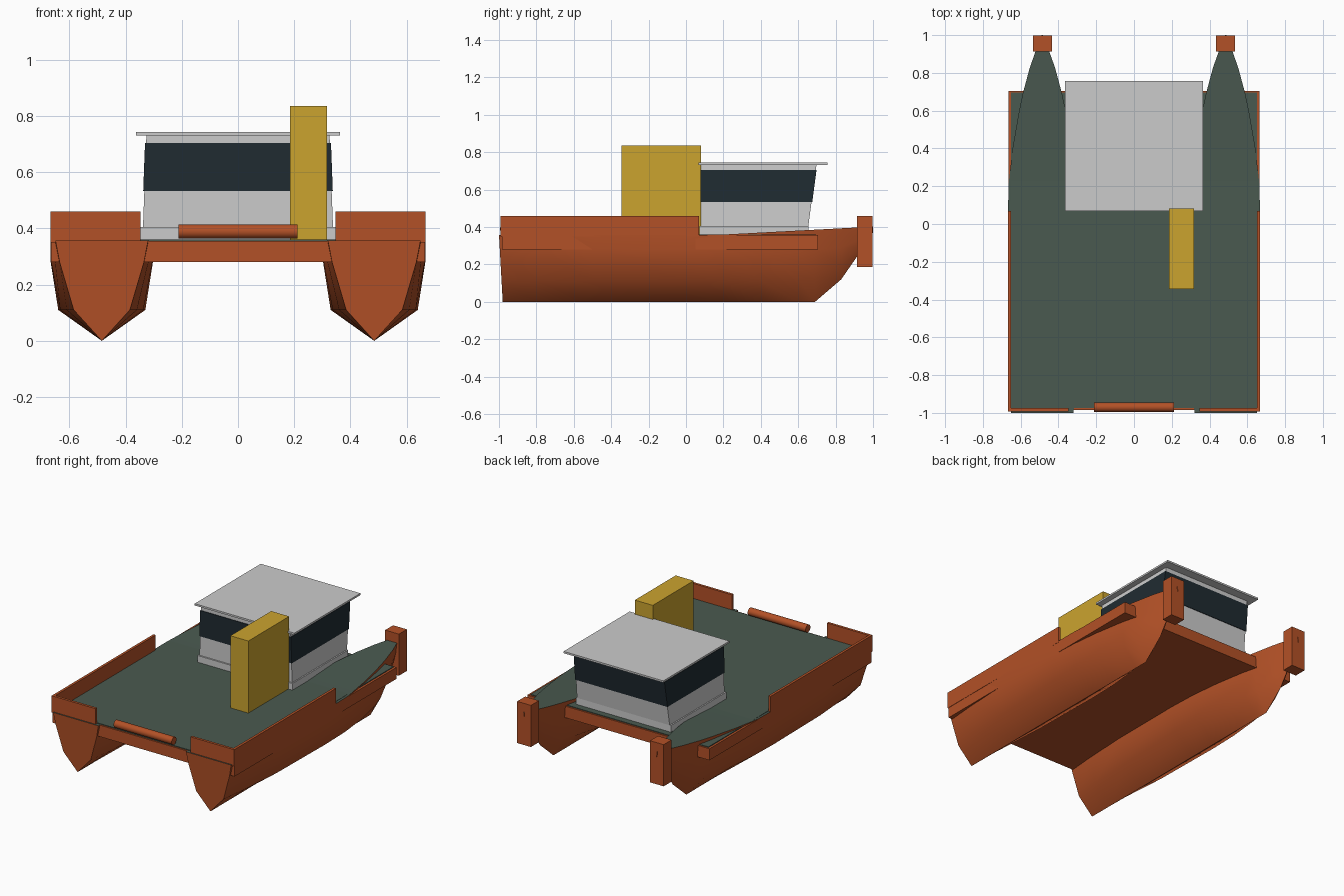
import bpy, bmesh, math
from mathutils import Matrix

if "Cube" in bpy.data.objects:
    bpy.data.objects.remove(bpy.data.objects["Cube"])


def material(name, rgb):
    m = bpy.data.materials.new(name)
    m.diffuse_color = (*rgb, 1)
    m.use_nodes = True
    m.node_tree.nodes["Principled BSDF"].inputs["Base Color"].default_value = m.diffuse_color
    return m


ORANGE = material("orange_paint", (0.45, 0.082, 0.020))
GREEN = material("deck_green", (0.068, 0.102, 0.080))
YELLOW = material("yellow_paint", (0.60, 0.37, 0.028))
GLASS = material("dark_glass", (0.014, 0.024, 0.031))


def finish(name, bm, mats=(), mirror=False):
    bmesh.ops.recalc_face_normals(bm, faces=bm.faces)
    me = bpy.data.meshes.new(name)
    bm.to_mesh(me)
    bm.free()
    ob = bpy.data.objects.new(name, me)
    bpy.context.collection.objects.link(ob)
    for m in mats:
        me.materials.append(m)
    if mirror:
        ob.modifiers.new("mirror", 'MIRROR')
    return ob


def frustum(name, bottom, top, z0, z1, mat=None, mirror=False):
    """Box between two rectangles given as (x0, x1, y0, y1)."""
    bm = bmesh.new()
    rings = []
    for (x0, x1, y0, y1), z in ((bottom, z0), (top, z1)):
        rings.append([bm.verts.new((x, y, z)) for x, y in
                      ((x0, y0), (x1, y0), (x1, y1), (x0, y1))])
    a, b = rings
    bm.faces.new(a[::-1])
    bm.faces.new(b)
    for i in range(4):
        j = (i + 1) % 4
        bm.faces.new((a[i], a[j], b[j], b[i]))
    return finish(name, bm, [mat] if mat else [], mirror)


def box(name, x0, x1, y0, y1, z0, z1, mat=None, mirror=False):
    r = (x0, x1, y0, y1)
    return frustum(name, r, r, z0, z1, mat, mirror)


def smooth(ob, angle):
    bpy.ops.object.select_all(action='DESELECT')
    ob.select_set(True)
    bpy.context.view_layer.objects.active = ob
    bpy.ops.object.shade_smooth_by_angle(angle=math.radians(angle))


# Hulls: lofted stations (y, keel z, chine half, chine z, side half, side z, deck half)
STATIONS = [
    (-1.00, 0.00, 0.100, 0.11, 0.150, 0.28, 0.165),
    (-0.80, 0.00, 0.125, 0.11, 0.166, 0.28, 0.177),
    (-0.50, 0.00, 0.148, 0.11, 0.180, 0.28, 0.182),
    (0.00, 0.00, 0.155, 0.11, 0.182, 0.28, 0.182),
    (0.20, 0.00, 0.150, 0.11, 0.174, 0.28, 0.180),
    (0.40, 0.00, 0.130, 0.11, 0.152, 0.28, 0.158),
    (0.60, 0.00, 0.095, 0.12, 0.118, 0.28, 0.123),
    (0.69, 0.00, 0.073, 0.13, 0.096, 0.28, 0.104),
    (0.83, 0.12, 0.036, 0.20, 0.054, 0.29, 0.066),
    (0.92, 0.25, 0.015, 0.29, 0.025, 0.33, 0.034),
    (1.00, 0.37, 0.002, 0.38, 0.003, 0.39, 0.004),
]
bm = bmesh.new()
HX = 0.485
rings = []
for i, (y, kz, cw, cz, sw, sz, dw) in enumerate(STATIONS):
    dz = 0.357 + 0.045 * max(0, y - 0.15) / 0.85
    half = [(dw, dz), (sw, sz), (cw, cz)]
    prof = half + [(0, kz)] + [(-x, z) for x, z in half[::-1]]
    rings.append([bm.verts.new((HX + x, -0.98 - 0.02 * z / 0.36 if i == 0 else y, z))
                  for x, z in prof])
for a, b in zip(rings, rings[1:]):
    for k in range(7):
        j = (k + 1) % 7
        f = bm.faces.new((a[k], a[j], b[j], b[k]))
        f.material_index = 1 if k == 6 else 0
bm.faces.new(rings[0])
bm.faces.new(rings[-1][::-1])
smooth(finish("hulls", bm, [ORANGE, GREEN], True), 52)

# Bridge deck slab with walking surface
box("bridge_deck", -0.665, 0.665, -0.985, 0.705, 0.28, 0.356, ORANGE)
box("deck_surface", -0.65, 0.65, -0.975, 0.695, 0.354, 0.361, GREEN)

# Bulwarks and bow fender posts
box("side_bulwark", 0.650, 0.667, -0.992, 0.07, 0.35, 0.46, ORANGE, True)
box("stern_bulwark", 0.347, 0.655, -0.992, -0.975, 0.35, 0.46, ORANGE, True)
box("bow_post", 0.435, 0.535, 0.914, 0.997, 0.185, 0.46, ORANGE, True)

# Stern roller
bm = bmesh.new()
bmesh.ops.create_cone(bm, cap_ends=True, segments=24, radius1=0.025, radius2=0.025,
                      depth=0.424, matrix=Matrix.Translation((0, -0.97, 0.389))
                      @ Matrix.Rotation(math.pi / 2, 4, 'Y'))
smooth(finish("stern_roller", bm, [ORANGE]), 40)


# Wheelhouse: tapered walls, front raked forward
def cabin_ring(z, grow=0.0):
    t = (z - 0.36) / 0.375
    w = 0.340 - 0.014 * t + grow
    return (-w, w, 0.082 - grow, 0.648 + 0.050 * t + grow)


for name, z0, z1, grow, mat in (("cabin_walls", 0.36, 0.735, 0, None),
                                ("cabin_windows", 0.533, 0.704, 0.004, GLASS)):
    frustum(name, cabin_ring(z0, grow), cabin_ring(z1, grow), z0, z1, mat)
box("cabin_coaming", -0.347, 0.347, 0.072, 0.654, 0.358, 0.405)
box("cabin_roof", -0.364, 0.364, 0.068, 0.757, 0.732, 0.744)

# Exhaust casing
box("exhaust_casing", 0.186, 0.317, -0.345, 0.081, 0.355, 0.837, YELLOW)
